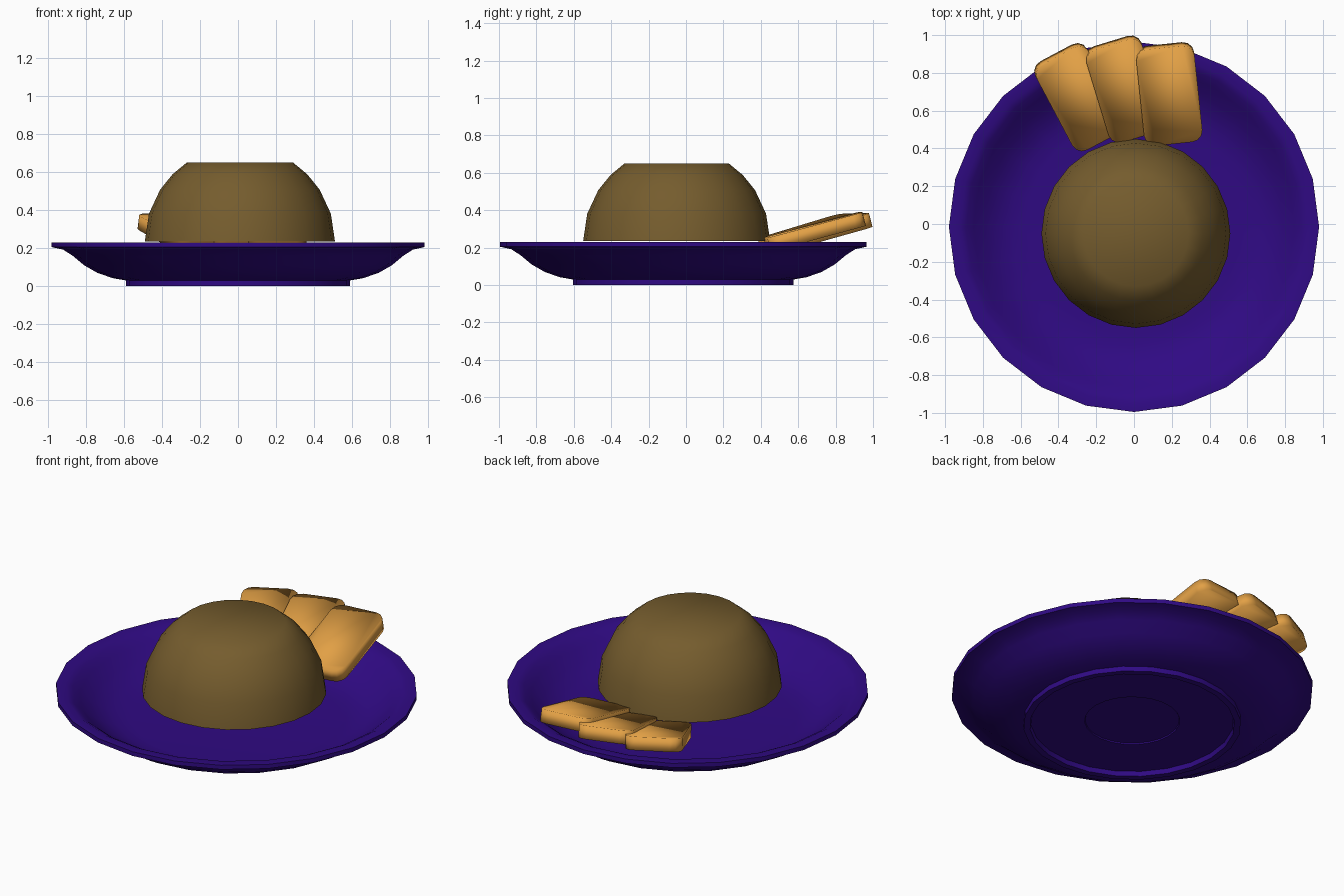
import bpy, bmesh, math
from mathutils import Matrix

if "Cube" in bpy.data.objects:
    bpy.data.objects.remove(bpy.data.objects["Cube"])


def material(name, rgb):
    m = bpy.data.materials.new(name)
    m.diffuse_color = (*rgb, 1)
    m.use_nodes = True
    m.node_tree.nodes["Principled BSDF"].inputs["Base Color"].default_value = m.diffuse_color
    return m


purple = material("deep_purple", (0.029, 0.003, 0.23))
brown = material("olive_brown", (0.178, 0.108, 0.027))
golden = material("golden_orange", (0.76, 0.352, 0.06))


def finish(bm, name, mat, angle):
    bmesh.ops.recalc_face_normals(bm, faces=bm.faces)
    me = bpy.data.meshes.new(name)
    bm.to_mesh(me)
    bm.free()
    ob = bpy.data.objects.new(name, me)
    bpy.context.collection.objects.link(ob)
    me.materials.append(mat)
    bpy.ops.object.select_all(action='DESELECT')
    ob.select_set(True)
    bpy.context.view_layer.objects.active = ob
    if angle is None:
        bpy.ops.object.shade_smooth()
    else:
        bpy.ops.object.shade_smooth_by_angle(angle=math.radians(angle))
    return ob


def lathe(name, profile, centre, mat, angle, sides=24):
    """Spin (radius, z) points; both ends are capped."""
    bm = bmesh.new()
    rings = []
    for r, z in profile:
        rings.append([bm.verts.new((centre[0] + r * math.cos(a), centre[1] + r * math.sin(a), z))
                      for a in (2 * math.pi * i / sides for i in range(sides))])
    for a, b in zip(rings, rings[1:]):
        for i in range(sides):
            j = (i + 1) % sides
            bm.faces.new((a[i], a[j], b[j], b[i]))
    bm.faces.new(rings[0])
    bm.faces.new(rings[-1])
    return finish(bm, name, mat, angle)


# Dished plate with a recessed foot ring underneath and a flat rim
lathe("plate", [(0.255, 0.035), (0.258, 0.028), (0.55, 0.028), (0.555, 0.0), (0.59, 0.0),
                (0.59, 0.03), (0.66, 0.042), (0.74, 0.07), (0.81, 0.11), (0.87, 0.16),
                (0.92, 0.192), (0.98, 0.205), (0.98, 0.23), (0.925, 0.23), (0.89, 0.212),
                (0.85, 0.18), (0.79, 0.13), (0.72, 0.09), (0.65, 0.067), (0.57, 0.06)],
      (0, -0.015), purple, 30)

# Food mound: half ball with flattened top
R, ZC = 0.5, 0.235
lathe("food_mound", [(R * math.cos(math.radians(a)), ZC + R * math.sin(math.radians(a)))
                     for a in (0, 17, 33, 45, 56)], (0.01, -0.05), brown, 60)


# Fanned slices leaning on the rim
def slice_piece(name, x, y, z, turn, w=0.31, l=0.53, t=0.075, rad=0.06):
    bm = bmesh.new()
    outline = []
    for k, (sx, sy) in enumerate([(1, 1), (-1, 1), (-1, -1), (1, -1)]):
        for s in range(4):
            a = math.radians(90 * k + 30 * s)
            outline.append((sx * (w / 2 - rad) + rad * math.cos(a),
                            sy * (l / 2 - rad) + rad * math.sin(a)))
    low = [bm.verts.new((px, py, 0)) for px, py in outline]
    top = [bm.verts.new((px, py, t)) for px, py in outline]
    bm.faces.new(low[::-1])
    bm.faces.new(top)
    n = len(low)
    for i in range(n):
        j = (i + 1) % n
        bm.faces.new((low[i], low[j], top[j], top[i]))
    m = (Matrix.Translation((x, y, z)) @ Matrix.Rotation(math.radians(turn), 4, 'Z')
         @ Matrix.Rotation(math.radians(15), 4, 'X'))
    bmesh.ops.transform(bm, matrix=m, verts=bm.verts)
    finish(bm, name, golden, None)


slice_piece("slice_left", -0.292, 0.68, 0.241, 28)
slice_piece("slice_middle", -0.05, 0.723, 0.245, 17)
slice_piece("slice_right", 0.185, 0.698, 0.249, 6)
